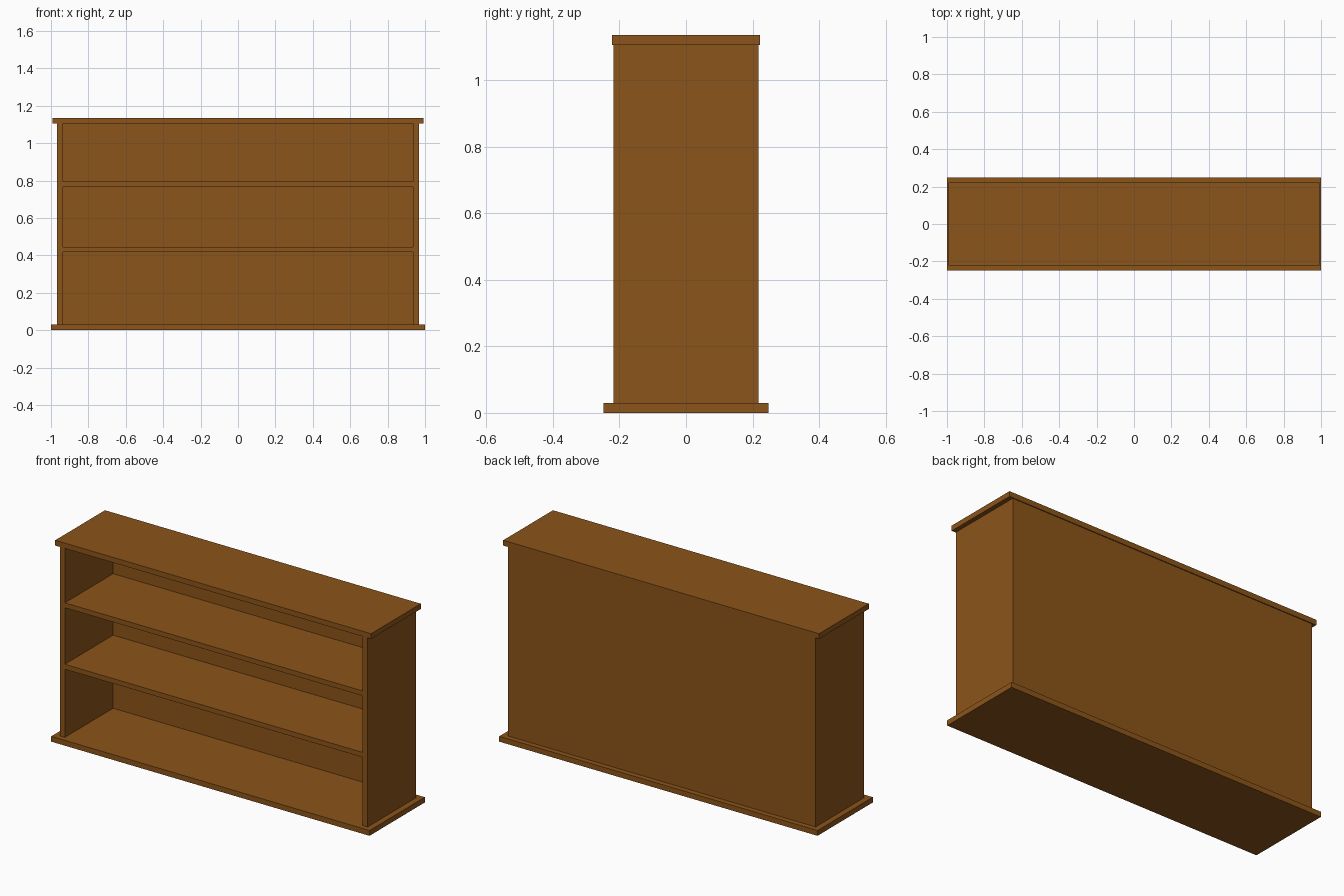
import bpy

if "Cube" in bpy.data.objects:
    bpy.data.objects.remove(bpy.data.objects["Cube"])

wood = bpy.data.materials.new("wood")
wood.diffuse_color = (0.26, 0.09, 0.01, 1)
wood.use_nodes = True
wood.node_tree.nodes["Principled BSDF"].inputs["Base Color"].default_value = wood.diffuse_color


def board(name, x, y, z):
    """Box spanning the given (min, max) ranges."""
    spans = (x, y, z)
    bpy.ops.mesh.primitive_cube_add(size=1, location=[(a + b) / 2 for a, b in spans])
    ob = bpy.context.object
    ob.name = name
    ob.scale = [b - a for a, b in spans]
    bpy.ops.object.transform_apply(location=False, rotation=False, scale=True)
    ob.data.materials.append(wood)
    return ob


OUT, INN = 0.967, 0.935          # outer and inner faces of the sides
FRONT, BACK = -0.218, 0.215      # carcass depth
LOW, HIGH = 0.03, 1.106          # top of base, underside of top

# Overhanging base and top
board("base_board", (-1, 1), (-0.248, 0.248), (0, LOW))
board("top_board", (-0.992, 0.992), (-0.223, 0.223), (HIGH, 1.136))

# Side panels
board("left_side", (-OUT, -INN), (FRONT, BACK), (LOW, HIGH))
board("right_side", (INN, OUT), (FRONT, BACK), (LOW, HIGH))

# Thin back panel covering the full width
board("back_panel", (-OUT, OUT), (BACK, 0.218), (LOW, HIGH))

# Shelves between the sides
for name, z in (("lower_shelf", 0.417), ("upper_shelf", 0.766)):
    board(name, (-INN, INN), (FRONT, BACK), (z, z + 0.028))
